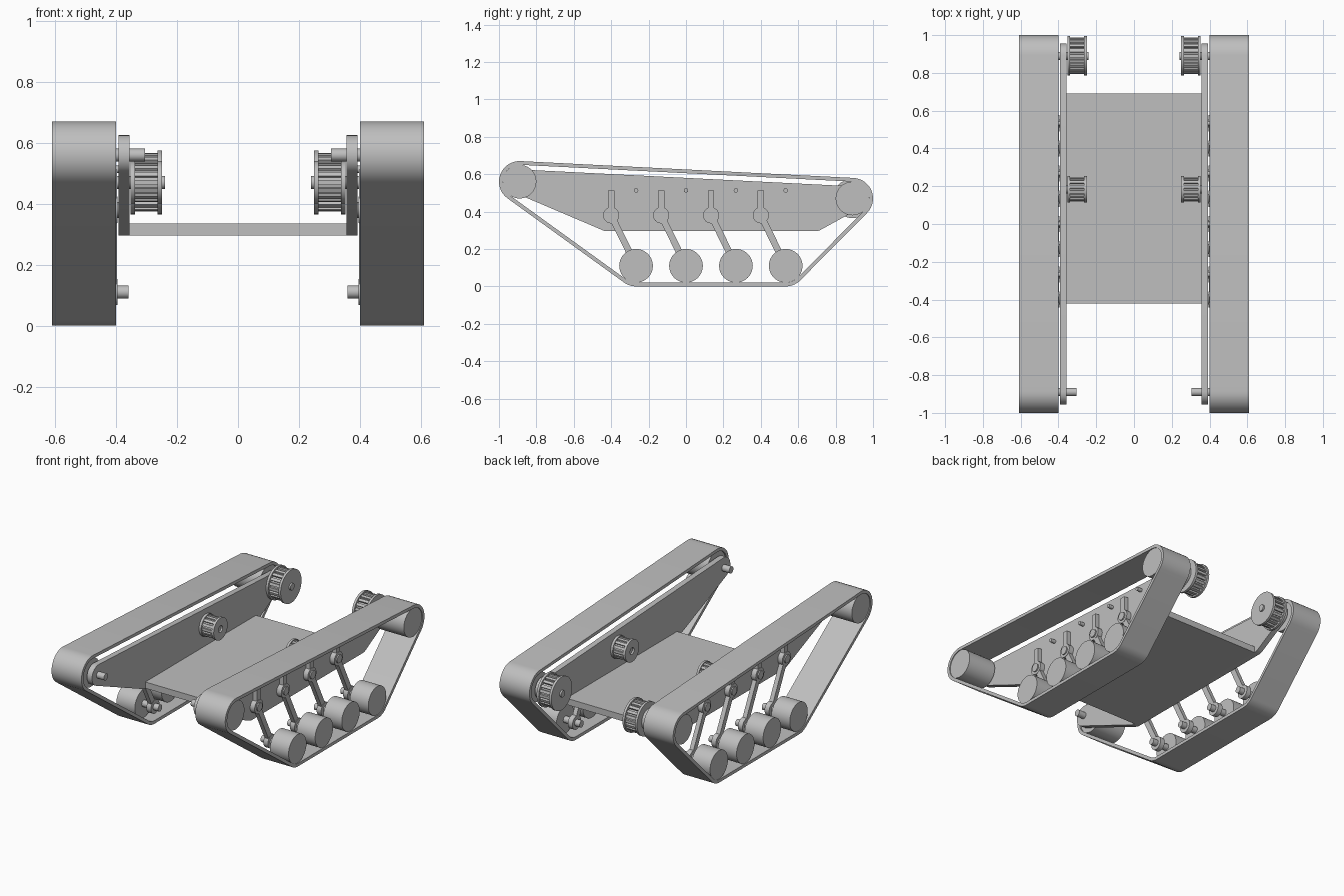
import bpy, bmesh, math
from mathutils import Vector

cube = bpy.data.objects.get("Cube")
if cube:
    bpy.data.objects.remove(cube, do_unlink=True)

GREY = (0.52, 0.52, 0.52, 1)
metal = bpy.data.materials.new("plain grey")
metal.use_nodes = True
metal.diffuse_color = GREY
metal.node_tree.nodes["Principled BSDF"].inputs["Base Color"].default_value = GREY


# Profiles are lists of (y, z) points, later extruded along x
def circle(c, r, n=40):
    return [(c[0] + r * math.cos(2 * math.pi * i / n),
             c[1] + r * math.sin(2 * math.pi * i / n)) for i in range(n)]


def wrapped(centres, r, seg=14):
    """Taut loop around equal circles, centres counter-clockwise."""
    pts = []
    n = len(centres)
    for i, c in enumerate(centres):
        before, after = centres[i - 1], centres[(i + 1) % n]
        a0 = math.atan2(before[0] - c[0], c[1] - before[1])
        a1 = math.atan2(c[0] - after[0], after[1] - c[1])
        turn = (a1 - a0) % (2 * math.pi)
        for k in range(seg + 1):
            a = a0 + turn * k / seg
            pts.append((c[0] + r * math.cos(a), c[1] + r * math.sin(a)))
    return pts


def bar(a, b, width):
    a, b = Vector(a), Vector(b)
    d = (b - a).normalized() * width / 2
    n = Vector((-d.y, d.x))
    return [tuple(p) for p in (a + n, a - n, b - n, b + n)]


def gear(c, r, depth, teeth):
    pts = []
    for i in range(teeth):
        for f, rad in ((-0.28, r), (0.28, r), (0.34, r - depth), (0.66, r - depth)):
            a = 2 * math.pi * (i + f) / teeth
            pts.append((c[0] + rad * math.cos(a), c[1] + rad * math.sin(a)))
    return pts


def prism(name, outer, x0, x1, hole=None, mirrored=True):
    bm = bmesh.new()

    def loop(pts, x):
        return [bm.verts.new((x, y, z)) for y, z in pts]

    def bridge(a, b):
        for i in range(len(a)):
            j = (i + 1) % len(a)
            bm.faces.new((a[i], a[j], b[j], b[i]))

    o0, o1 = loop(outer, x0), loop(outer, x1)
    bridge(o0, o1)
    if hole:
        h0, h1 = loop(hole, x0), loop(hole, x1)
        bridge(h0, h1)
        bridge(o0, h0)
        bridge(o1, h1)
    else:
        bm.faces.new(o0)
        bm.faces.new(o1)
    bmesh.ops.recalc_face_normals(bm, faces=bm.faces[:])
    for f in bm.faces:
        f.smooth = True
    for e in bm.edges:
        e.smooth = e.calc_face_angle(0) < math.radians(25)
    me = bpy.data.meshes.new(name)
    bm.to_mesh(me)
    bm.free()
    me.materials.append(metal)
    ob = bpy.data.objects.new(name, me)
    bpy.context.collection.objects.link(ob)
    if mirrored:
        ob.modifiers.new("both sides", "MIRROR")
    return ob


FRONT, REAR = (-0.89, 0.56), (0.89, 0.47)
WHEEL_Z, WHEEL_R = 0.11, 0.09
WHEEL_YS = [-0.267, 0, 0.267, 0.533]

# Track belts
path = [FRONT, (WHEEL_YS[0], WHEEL_Z), (WHEEL_YS[-1], WHEEL_Z), REAR]
prism("track_belt", wrapped(path, 0.11), 0.40, 0.61, hole=wrapped(path, WHEEL_R))

# Side plates and deck between them
plate = [FRONT, (-0.42, 0.36), (0.69, 0.36), REAR]
prism("side_plate", wrapped(plate, 0.065), 0.357, 0.393)
prism("deck", [(-0.42, 0.295), (0.69, 0.295), (0.69, 0.335), (-0.42, 0.335)],
      -0.357, 0.357, mirrored=False)

# End wheels and their shafts
prism("front_end_wheel", circle(FRONT, WHEEL_R), 0.41, 0.605)
prism("rear_end_wheel", circle(REAR, WHEEL_R), 0.41, 0.605)
prism("front_shaft", circle(FRONT, 0.021, 24), 0.305, 0.42)
prism("rear_shaft", circle(REAR, 0.021, 24), 0.24, 0.42)

# Road wheels on swing arms
for i, y in enumerate(WHEEL_YS, 1):
    axle, pivot = (y, WHEEL_Z), (y - 0.133, 0.38)
    prism(f"road_wheel_{i}", circle(axle, WHEEL_R), 0.475, 0.605)
    prism(f"road_axle_{i}", circle(axle, 0.021, 24), 0.36, 0.48)
    prism(f"swing_arm_{i}", bar(pivot, axle, 0.035), 0.397, 0.425)
    prism(f"arm_lever_{i}", bar(pivot, (pivot[0], 0.512), 0.034), 0.397, 0.425)
    for end, c in (("pivot", pivot), ("axle", axle)):
        prism(f"arm_{end}_hub_{i}", circle(c, 0.043, 32), 0.395, 0.427)
    prism(f"pivot_bolt_{i}", circle(pivot, 0.026, 24), 0.39, 0.435)
    prism(f"stop_pin_{i}", circle((y, 0.513), 0.012, 16), 0.38, 0.425)


# Toothed pulleys with flanges
def pulley(name, c, r, teeth):
    prism(name + "_teeth", gear(c, r * 0.92, r * 0.12, teeth), 0.262, 0.342)
    for side, x in (("inner", 0.25), ("outer", 0.338)):
        prism(f"{name}_{side}_flange", circle(c, r), x, x + 0.015,
              hole=circle(c, 0.021))


pulley("drive_pulley", REAR, 0.105, 20)
pulley("motor_pulley", (0.183, 0.47), 0.07, 14)
prism("motor_shaft", circle((0.183, 0.47), 0.021, 24), 0.34, 0.36)
